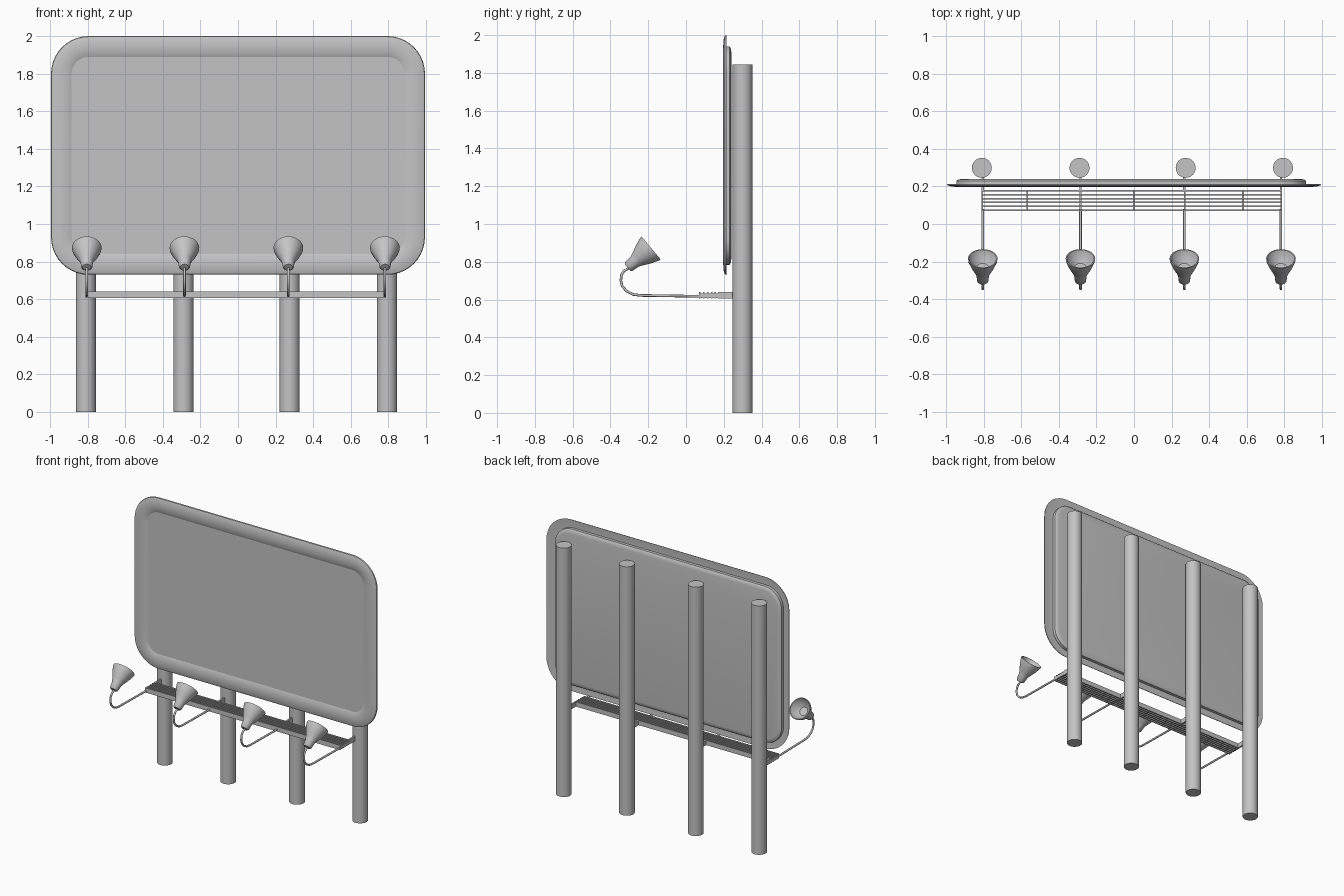
import bpy, bmesh, math
from mathutils import Vector

cube = bpy.data.objects.get("Cube")
if cube:
    bpy.data.objects.remove(cube)

grey = bpy.data.materials.new("plain_grey")
grey.use_nodes = True
colour = (0.55, 0.55, 0.55, 1)
grey.diffuse_color = colour
grey.node_tree.nodes["Principled BSDF"].inputs["Base Color"].default_value = colour


def finish(name, bm, smooth=True):
    bmesh.ops.recalc_face_normals(bm, faces=bm.faces)
    mesh = bpy.data.meshes.new(name)
    bm.to_mesh(mesh)
    bm.free()
    mesh.materials.append(grey)
    ob = bpy.data.objects.new(name, mesh)
    bpy.context.collection.objects.link(ob)
    if smooth:
        bpy.ops.object.select_all(action='DESELECT')
        ob.select_set(True)
        bpy.context.view_layer.objects.active = ob
        bpy.ops.object.shade_smooth_by_angle(angle=math.radians(40))
    return ob


def bridge(bm, a, b):
    n = len(a)
    for i in range(n):
        j = (i + 1) % n
        bm.faces.new((a[i], a[j], b[j], b[i]))


def rounded_ring(bm, cx, cz, hw, hh, r, y, steps=10):
    ring = []
    for k, (sx, sz) in enumerate(((1, 1), (-1, 1), (-1, -1), (1, -1))):
        for i in range(steps + 1):
            a = math.pi / 2 * (k + i / steps)
            ring.append(bm.verts.new((cx + sx * (hw - r) + r * math.cos(a), y,
                                      cz + sz * (hh - r) + r * math.sin(a))))
    return ring


def rounded_plate(name, cx, cz, hw, hh, r, profile, closed):
    """Sweep (inset, y) profile points round a rounded rectangle."""
    bm = bmesh.new()
    rings = [rounded_ring(bm, cx, cz, hw - d, hh - d, r - d, y) for d, y in profile]
    for a, b in zip(rings, rings[1:]):
        bridge(bm, a, b)
    if closed:
        bridge(bm, rings[-1], rings[0])
    else:
        bm.faces.new(rings[0])
        bm.faces.new(rings[-1])
    return finish(name, bm)


def lathe(name, profile, origin, axis, sides=28):
    """Revolve (radius, height) points about an axis."""
    bm = bmesh.new()
    turn = Vector(axis).to_track_quat('Z', 'Y')
    rings = []
    for r, h in profile:
        rings.append([bm.verts.new(Vector(origin) + turn @ Vector(
            (r * math.cos(t), r * math.sin(t), h)))
            for t in (2 * math.pi * i / sides for i in range(sides))])
    for a, b in zip(rings, rings[1:]):
        bridge(bm, a, b)
    bm.faces.new(rings[0])
    bm.faces.new(rings[-1])
    return finish(name, bm)


def box(name, lo, hi):
    bm = bmesh.new()
    bmesh.ops.create_cube(bm, size=1)
    for v in bm.verts:
        v.co = [l + (c + 0.5) * (h - l) for c, l, h in zip(v.co, lo, hi)]
    return finish(name, bm, False)


def tube(name, points, radius):
    curve = bpy.data.curves.new(name, 'CURVE')
    curve.dimensions = '3D'
    curve.bevel_depth = radius
    curve.bevel_resolution = 2
    curve.use_fill_caps = True
    spline = curve.splines.new('POLY')
    spline.points.add(len(points) - 1)
    for p, co in zip(spline.points, points):
        p.co = (*co, 1)
    spline.use_smooth = True
    curve.materials.append(grey)
    ob = bpy.data.objects.new(name, curve)
    bpy.context.collection.objects.link(ob)


# Sign: raised rounded frame and the panel slab behind it
rounded_plate("frame", 0, 1.365, 0.995, 0.635, 0.2,
              [(0, 0.214), (0.003, 0.206), (0.02, 0.2), (0.055, 0.197),
               (0.09, 0.2), (0.11, 0.208), (0.11, 0.213), (0.06, 0.206), (0.01, 0.214)], True)
rounded_plate("panel", -0.015, 1.362, 0.93, 0.578, 0.14,
              [(0, 0.208), (0, 0.23), (0.01, 0.237), (0.03, 0.24)], False)

# Posts
for i, x in enumerate((-0.81, -0.29, 0.275, 0.793)):
    lathe(f"post_{i + 1}", [(0.053, 0), (0.053, 1.845)], (x, 0.299, 0), (0, 0, 1), 32)

# Walkway grating: long slats over cross bars
for i in range(6):
    y = 0.07 + 0.0205 * i
    box(f"walkway_slat_{i + 1}", (-0.813, y, 0.605), (0.788, y + 0.008, 0.64))
for i, x in enumerate((-0.808, -0.568, -0.285, 0, 0.27, 0.58, 0.784)):
    box(f"walkway_cross_bar_{i + 1}", (x - 0.005, 0.07, 0.608), (x + 0.005, 0.18, 0.632))

# Lamps on bent arms, tilted towards the sign
arm_path = [(0.08, 0.617), (-0.24, 0.622), (-0.28, 0.627), (-0.315, 0.645), (-0.338, 0.672),
            (-0.345, 0.70), (-0.342, 0.73), (-0.328, 0.752), (-0.305, 0.764)]
shade = [(0.022, -0.004), (0.03, 0.004), (0.034, 0.045), (0.045, 0.07), (0.062, 0.105),
         (0.077, 0.145), (0.079, 0.158), (0.073, 0.158), (0.058, 0.125), (0.03, 0.1)]
for i, x in enumerate((-0.805, -0.285, 0.268, 0.782)):
    box(f"walkway_bracket_{i + 1}", (x - 0.006, 0.17, 0.605), (x + 0.006, 0.265, 0.64))
    tube(f"lamp_arm_{i + 1}", [(x, y, z) for y, z in arm_path], 0.007)
    lathe(f"lamp_shade_{i + 1}", shade, (x, -0.306, 0.772), (0, 0.77, 0.64))
